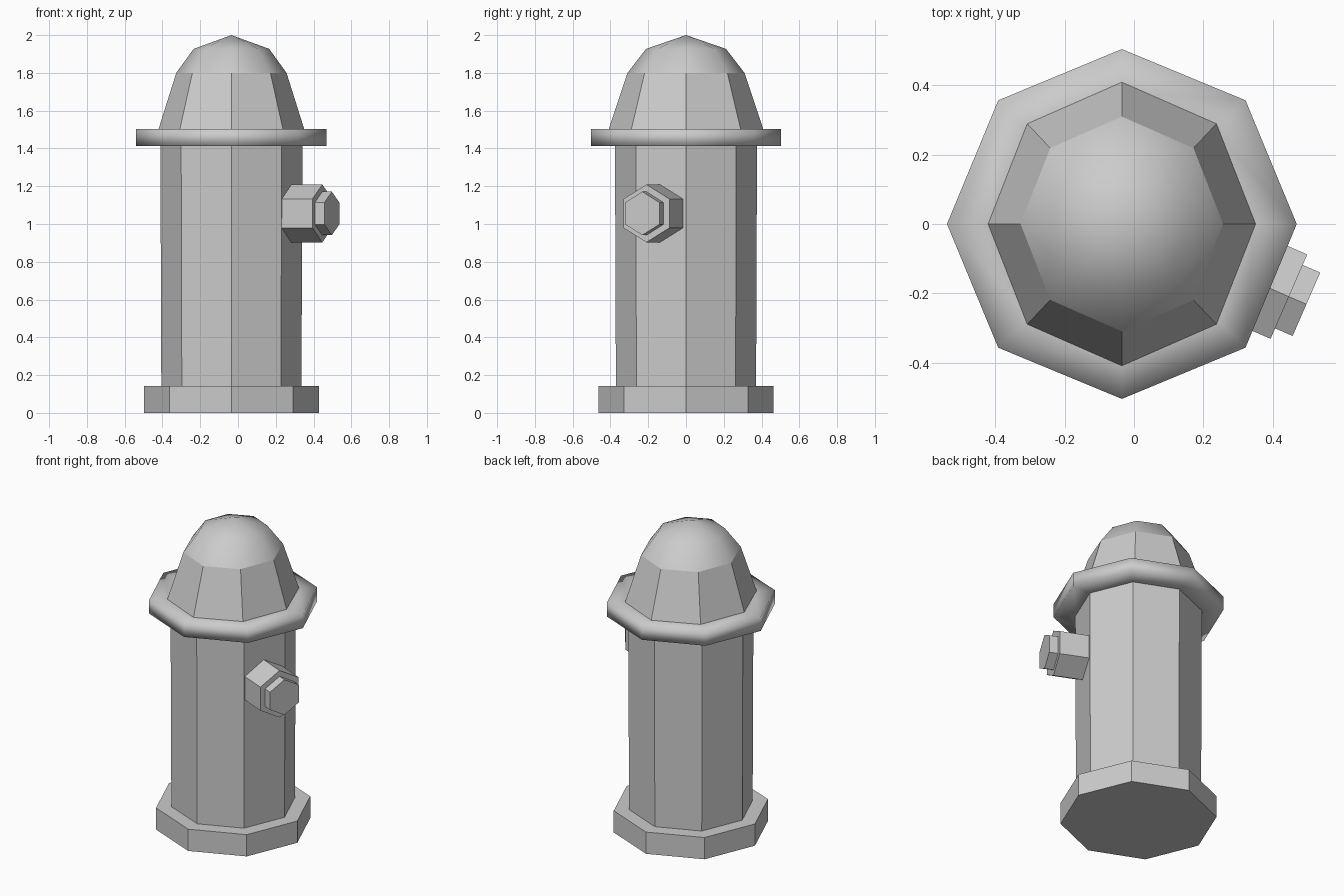
import bpy, bmesh
from math import cos, sin, pi, radians
from mathutils import Matrix

if "Cube" in bpy.data.objects:
    bpy.data.objects.remove(bpy.data.objects["Cube"])

CX = -0.035  # main axis of the hydrant


def loft(name, profile, sides, matrix, smooth_from=None, y_scale=1.0, start=0.0):
    """Stack (radius, height) rings; radius 0 makes a tip. Ends are capped."""
    bm = bmesh.new()
    rings = []
    for r, z in profile:
        if r == 0:
            rings.append([bm.verts.new((0, 0, z))])
        else:
            rings.append([bm.verts.new((r * cos(start + 2 * pi * i / sides),
                                        r * y_scale * sin(start + 2 * pi * i / sides), z))
                          for i in range(sides)])
    for k in range(len(rings) - 1):
        a, b = rings[k], rings[k + 1]
        for i in range(sides):
            j = (i + 1) % sides
            quad = [a[i], a[j]] + ([b[0]] if len(b) == 1 else [b[j], b[i]])
            f = bm.faces.new(quad)
            f.smooth = smooth_from is not None and k >= smooth_from
    for ring in (rings[0], rings[-1]):
        if len(ring) > 1:
            bm.faces.new(ring).smooth = smooth_from == 0
    bmesh.ops.recalc_face_normals(bm, faces=bm.faces)
    mesh = bpy.data.meshes.new(name)
    bm.to_mesh(mesh)
    bm.free()
    obj = bpy.data.objects.new(name, mesh)
    obj.matrix_world = matrix
    bpy.context.collection.objects.link(obj)
    return obj


axis = Matrix.Translation((CX, 0, 0))

# Foot, barrel and collar
loft("base", [(0.463, 0), (0.463, 0.142)], 8, axis)
loft("barrel", [(0.371, 0.13), (0.376, 1.42)], 8, axis)
loft("collar", [(0.37, 1.412), (0.504, 1.412), (0.504, 1.503), (0.38, 1.503)], 8, axis,
     smooth_from=0)

# Domed bonnet: flat lower band, smooth crown, slightly deeper than wide
loft("bonnet", [(0.388, 1.495), (0.292, 1.8), (0.2, 1.927), (0, 2.0)], 8, axis,
     smooth_from=1, y_scale=1.06)

# Side outlet with its hexagonal cap nut, pointing out through one barrel face
outlet = (Matrix.Translation((CX, 0, 1.056)) @ Matrix.Rotation(radians(-23.5), 4, 'Z')
          @ Matrix.Rotation(pi / 2, 4, 'Y'))
loft("outlet", [(0.153, 0.3), (0.153, 0.525)], 6, outlet)
loft("outlet_cap_nut", [(0.115, 0.5), (0.115, 0.58)], 6, outlet)
